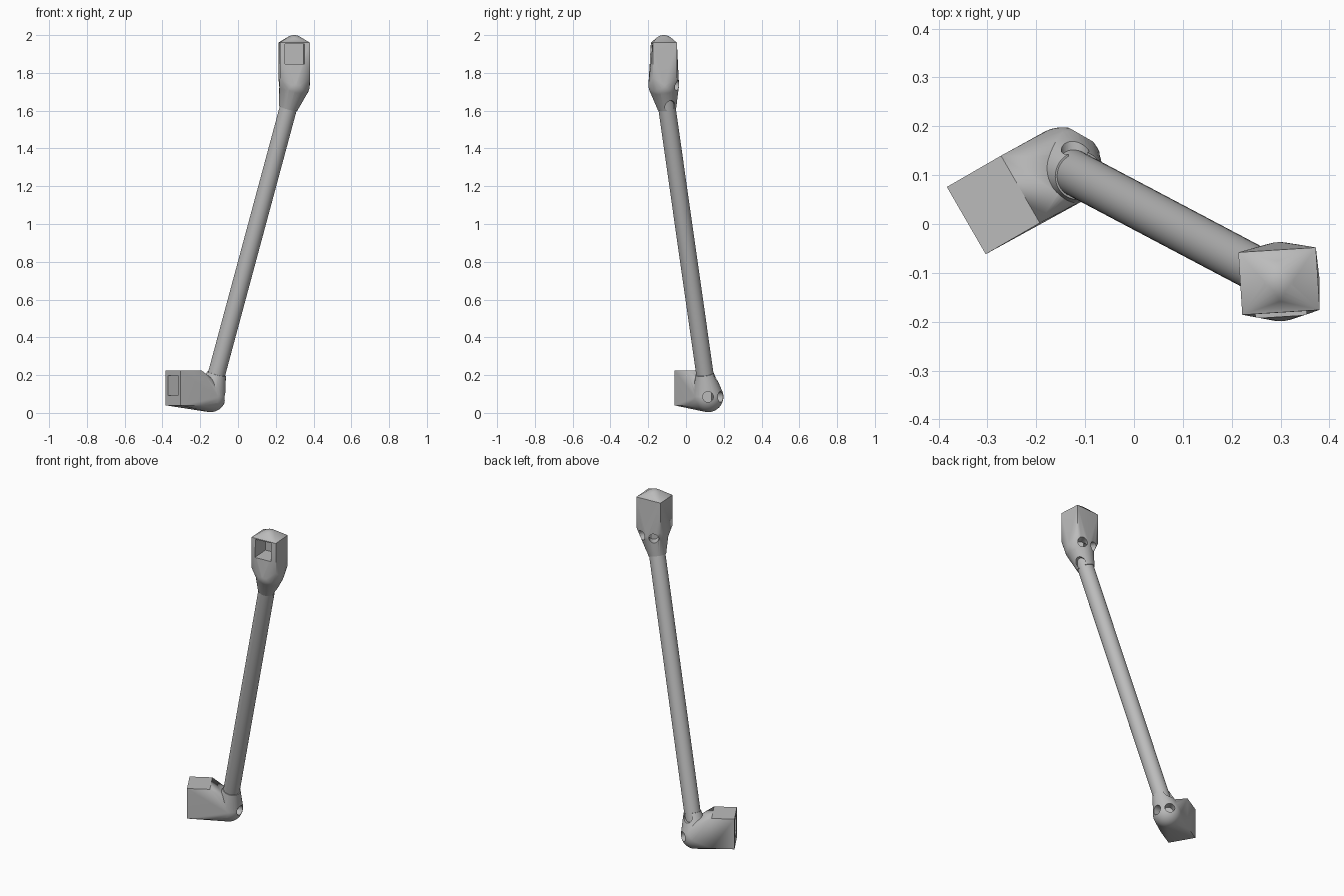
import bpy, bmesh
from math import radians
from mathutils import Vector, Matrix

if "Cube" in bpy.data.objects:
    bpy.data.objects.remove(bpy.data.objects["Cube"])

grey = bpy.data.materials.new("mid grey")
grey.use_nodes = True
grey.diffuse_color = (0.5, 0.5, 0.5, 1)
grey.node_tree.nodes["Principled BSDF"].inputs["Base Color"].default_value = (0.5, 0.5, 0.5, 1)

BALL_R, TUBE_R = 0.081, 0.046
low = Vector((-0.146, 0.117, 0.085))
high = Vector((0.299, -0.118, 1.735))
axis = (high - low).normalized()


def finish(bm, name):
    mesh = bpy.data.meshes.new(name)
    bmesh.ops.recalc_face_normals(bm, faces=bm.faces)
    bm.to_mesh(mesh)
    bm.free()
    mesh.materials.append(grey)
    ob = bpy.data.objects.new(name, mesh)
    bpy.context.collection.objects.link(ob)
    return ob


def frame(centre, azimuth):
    """Local x points along the azimuth."""
    return Matrix.Translation(centre) @ Matrix.Rotation(radians(azimuth), 4, 'Z')


def box(bm, matrix, size):
    bmesh.ops.create_cube(bm, size=1, matrix=matrix @ Matrix.Diagonal((*size, 1)))


def ball(bm, centre, radius):
    bmesh.ops.create_uvsphere(bm, u_segments=48, v_segments=24, radius=radius,
                              matrix=Matrix.Translation(centre))


def rod(bm, start, end, radius):
    d = end - start
    turn = d.to_track_quat('Z', 'Y').to_matrix().to_4x4()
    bmesh.ops.create_cone(bm, cap_ends=True, segments=48, radius1=radius, radius2=radius,
                          depth=d.length,
                          matrix=Matrix.Translation((start + end) / 2) @ turn)


def hull(bm, name):
    bmesh.ops.delete(bm, geom=bm.faces[:], context='FACES_ONLY')
    res = bmesh.ops.convex_hull(bm, input=bm.verts[:])
    junk = {v for v in res["geom_interior"] + res["geom_unused"]
            if isinstance(v, bmesh.types.BMVert)}
    bmesh.ops.delete(bm, geom=list(junk), context='VERTS')
    loose = [e for e in bm.edges if not e.link_faces]
    bmesh.ops.delete(bm, geom=loose, context='EDGES')
    return finish(bm, name)


def combine(ob, other, operation):
    mod = ob.modifiers.new(operation, 'BOOLEAN')
    mod.operation, mod.solver, mod.object = operation, 'EXACT', other
    bpy.context.view_layer.objects.active = ob
    bpy.ops.object.modifier_apply(modifier=mod.name)
    bpy.data.objects.remove(other)


def smooth(ob):
    bpy.ops.object.select_all(action='DESELECT')
    ob.select_set(True)
    bpy.context.view_layer.objects.active = ob
    bpy.ops.object.shade_smooth_by_angle(angle=radians(25))


def joint(name, centre, along, azimuth, block_centre, socket_z, bolt_azimuth, dome=None):
    # square block blended into the ball
    bm = bmesh.new()
    box(bm, frame(block_centre, azimuth), (0.128, 0.159, 0.185))
    ball(bm, centre, BALL_R)
    if dome:
        ball(bm, dome, 0.06)
    body = hull(bm, name)

    # tapered sleeve around the tube end
    bm = bmesh.new()
    ball(bm, centre, BALL_R - 0.0005)
    rod(bm, centre + along * 0.12, centre + along * 0.128, TUBE_R + 0.004)
    combine(body, hull(bm, "sleeve"), 'UNION')

    # square socket in the outer face of the block
    bm = bmesh.new()
    face = block_centre.copy()
    face.z = socket_z
    box(bm, frame(face, azimuth) @ Matrix.Translation((0.06, 0, 0)), (0.2, 0.104, 0.108))
    combine(body, finish(bm, "socket_cutter"), 'DIFFERENCE')

    # two round holes on the far side of the ball, one at the sleeve mouth
    mouth = centre + along * 0.115
    holes = [(centre, azimuth + 150), (centre, azimuth + 210), (mouth, bolt_azimuth)]
    for origin, angle in holes:
        d = Matrix.Rotation(radians(angle), 3, 'Z') @ Vector((1, 0, 0))
        bm = bmesh.new()
        rod(bm, origin + d * 0.03, origin + d * 0.15, 0.028)
        combine(body, finish(bm, "hole_cutter"), 'DIFFERENCE')
    smooth(body)


joint("lower_joint", low, axis, 210, Vector((-0.288, 0.039, 0.1325)), 0.145, 95)
joint("upper_joint", high, -axis, 273.6, Vector((0.297, -0.117, 1.8675)), 1.9, 20,
      dome=Vector((0.297, -0.117, 1.94)))

# long connecting tube
bm = bmesh.new()
rod(bm, low + axis * 0.07, high - axis * 0.07, TUBE_R)
smooth(finish(bm, "tube"))
